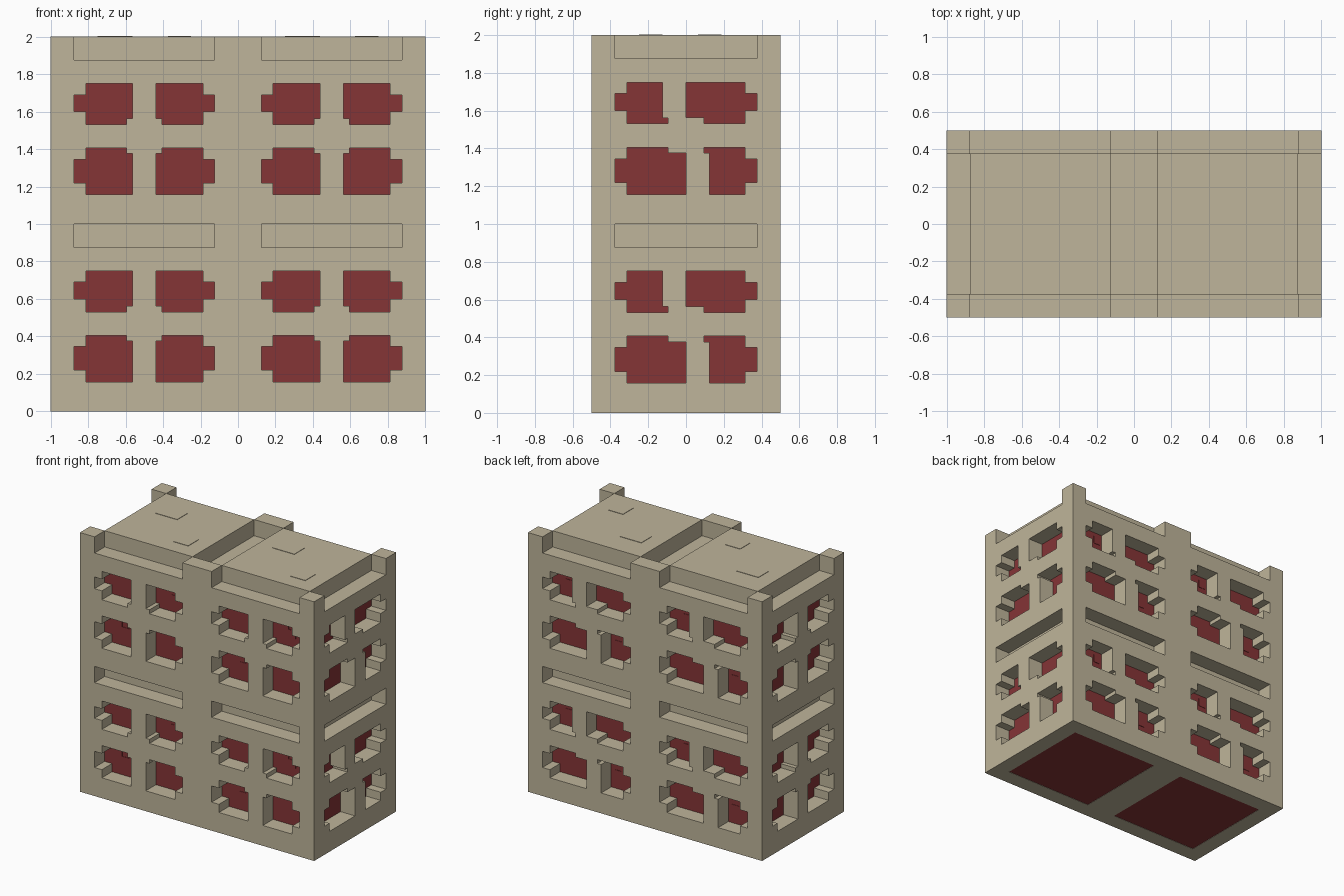
import bpy, bmesh
from mathutils import Vector

if "Cube" in bpy.data.objects:
    bpy.data.objects.remove(bpy.data.objects["Cube"])


def material(name, rgb):
    m = bpy.data.materials.new(name)
    m.diffuse_color = (*rgb, 1)
    m.use_nodes = True
    m.node_tree.nodes["Principled BSDF"].inputs["Base Color"].default_value = m.diffuse_color
    return m


STONE = material("sandstone", (0.52, 0.46, 0.325))
RED = material("dark red", (0.235, 0.035, 0.037))
DEPTH = 0.124   # reveal depth of windows and slots
UP = Vector((0, 0, 1))


def add_object(name, bm, mats):
    bmesh.ops.recalc_face_normals(bm, faces=bm.faces)
    me = bpy.data.meshes.new(name)
    bm.to_mesh(me)
    bm.free()
    for m in mats:
        me.materials.append(m)
    ob = bpy.data.objects.new(name, me)
    bpy.context.collection.objects.link(ob)
    return ob


def prism(bm, points, vec):
    """Closed prism from an outline pushed along vec."""
    a = [bm.verts.new(p) for p in points]
    b = [bm.verts.new(p + vec) for p in points]
    bm.faces.new(a)
    bm.faces.new(b[::-1])
    for i in range(len(a)):
        j = (i + 1) % len(a)
        bm.faces.new((a[i], b[i], b[j], a[j]))


def box(bm, x0, x1, y0, y1, z0, z1):
    pts = [Vector((x, y, z0)) for x, y in ((x0, y0), (x1, y0), (x1, y1), (x0, y1))]
    prism(bm, pts, UP * (z1 - z0))


def rect(u0, u1, z0, z1):
    return [(u0, z0), (u1, z0), (u1, z1), (u0, z1)]


def window(side, inner, upper):
    """Window outline with an outer tab and a lip; side is -1 or 1."""
    if upper:
        end, band, t0, t1, far = 0.531, 0.5625, 0.6, 0.69, 0.75
    else:
        end, band, t0, t1, far = 0.406, 0.376, 0.345, 0.22, 0.157
    lip, jamb, tab = 0.094, 0.3125, 0.375
    pts = [(lip, end), (jamb, end), (jamb, t0), (tab, t0), (tab, t1), (jamb, t1),
           (jamb, far), (inner, far), (inner, band), (lip, band)]
    return [(side * u, z) for u, z in pts]


S = 0.06  # small pane size
# Each pattern: window outlines and lower-left corners of the small panes
PATTERN_A = ([window(s, 0.0625, up) for s in (-1, 1) for up in (True, False)],
             [(0.137, 0.661), (0.197, 0.601), (-0.283, 0.285), (-0.223, 0.24)])
PATTERN_B = ([window(-1, 0.125, True), window(1, 0.0, True),
              window(-1, 0.0, False), window(1, 0.125, False)],
             [(-0.2, 0.661), (-0.26, 0.601), (0.217, 0.285), (0.157, 0.24)])

# Sides: face centre, direction to the viewer's right, outward normal, pattern
SIDES = [((1, 0, 0), (0, 1, 0), (1, 0, 0), PATTERN_B),
         ((-1, 0, 0), (0, -1, 0), (-1, 0, 0), PATTERN_A)]
for cx in (-0.5, 0.5):
    SIDES.append(((cx, -0.5, 0), (1, 0, 0), (0, -1, 0), PATTERN_A))
    SIDES.append(((cx, 0.5, 0), (-1, 0, 0), (0, 1, 0), PATTERN_B))

# Window, slot and parapet cutters, with small panes on the window backs
cut = bmesh.new()
panes = bmesh.new()
for origin, right, out, (windows, squares) in SIDES:
    origin, right, out = Vector(origin), Vector(right), Vector(out)
    for floor in (0, 1):
        def place(outline, d):
            return [origin + right * u + UP * (z + floor) + out * d for u, z in outline]

        slot = rect(-0.375, 0.375, 0.875, 1.05 if floor else 1.0)
        for outline in windows + [slot]:
            prism(cut, place(outline, -DEPTH), out * (DEPTH + 0.05))
        for u, z in squares:
            prism(panes, place(rect(u, u + S, z, z + S), -DEPTH - 0.002), out * 0.005)
# Roof channel between the two halves
box(cut, -0.125, 0.125, -0.375, 0.375, 1.875, 2.05)
# Shallow red panels under the base
for cx in (-0.5, 0.5):
    box(cut, cx - 0.375, cx + 0.375, -0.375, 0.375, -0.05, 0.002)

cutter = add_object("wall_cutter", cut, [STONE])
cutter.hide_render = True
cutter.hide_set(True)
add_object("small_panes", panes, [RED])

# Building body
bm = bmesh.new()
box(bm, -1, 1, -0.5, 0.5, 0, 2)
body = add_object("building_walls", bm, [STONE, RED])
mod = body.modifiers.new("cut", 'BOOLEAN')
mod.operation = 'DIFFERENCE'
mod.solver = 'EXACT'
mod.object = cutter
bpy.context.view_layer.objects.active = body
bpy.ops.object.modifier_apply(modifier="cut")
bpy.data.objects.remove(cutter, do_unlink=True)

# Window backs and base panels are red, everything else is stone
for p in body.data.polygons:
    c, n = p.center, p.normal
    in_window = c.z % 1 < 0.8
    back_y = abs(n.y) > 0.9 and abs(abs(c.y) - (0.5 - DEPTH)) < 5e-4 and abs(c.x) < 0.87
    back_x = abs(n.x) > 0.9 and abs(abs(c.x) - (1 - DEPTH)) < 5e-4 and abs(c.y) < 0.37
    base = n.z < -0.9 and 0.001 < c.z < 0.01
    p.material_index = 1 if base or (in_window and (back_x or back_y)) else 0

# Thin raised roof plates
roof = bmesh.new()
for cx in (-0.5, 0.5):
    box(roof, cx - 0.25, cx - 0.0625, 0.0625, 0.1875, 1.999, 2.003)
    box(roof, cx + 0.125, cx + 0.25, -0.25, -0.125, 1.999, 2.003)
add_object("roof_plates", roof, [STONE])
